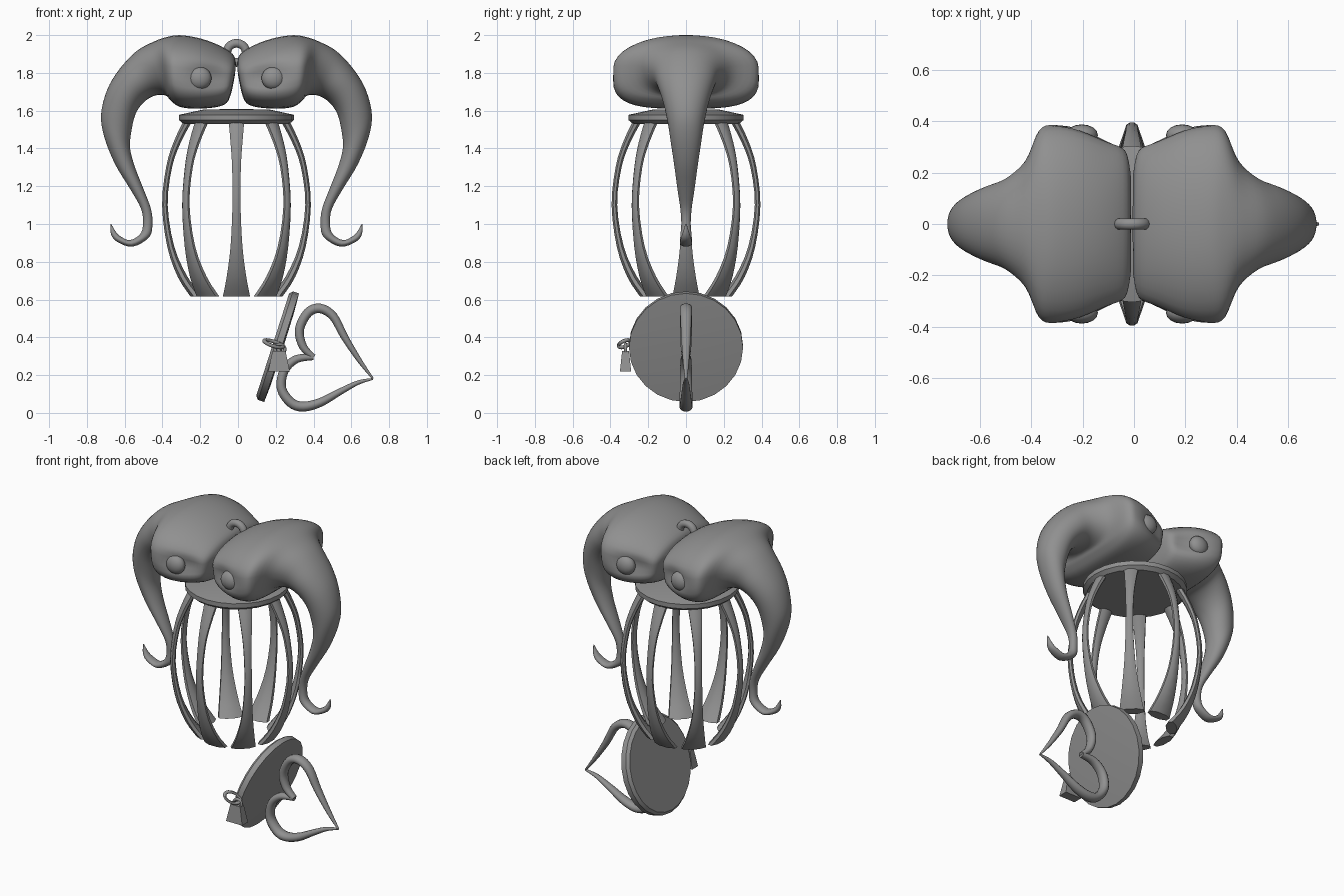
import bpy, bmesh, math
from mathutils import Vector, Matrix

cube = bpy.data.objects.get("Cube")
if cube:
    bpy.data.objects.remove(cube, do_unlink=True)

CX = -0.008  # axis of the cage
metal = bpy.data.materials.new("grey_metal")
metal.use_nodes = True
metal.diffuse_color = (0.28, 0.28, 0.28, 1)
metal.node_tree.nodes["Principled BSDF"].inputs["Base Color"].default_value = (0.28, 0.28, 0.28, 1)


def finish(name, bm, matrix=None, angle=40):
    bmesh.ops.recalc_face_normals(bm, faces=bm.faces)
    if matrix:
        bm.transform(matrix)
        if matrix.determinant() < 0:
            bmesh.ops.reverse_faces(bm, faces=bm.faces)
    mesh = bpy.data.meshes.new(name)
    bm.to_mesh(mesh)
    bm.free()
    mesh.materials.append(metal)
    for p in mesh.polygons:
        p.use_smooth = True
    mesh.set_sharp_from_angle(angle=math.radians(angle))
    obj = bpy.data.objects.new(name, mesh)
    bpy.context.collection.objects.link(obj)
    return obj


def smooth_rows(rows, steps):
    """Catmull-Rom interpolation of rows of numbers."""
    out = []
    for i in range(len(rows) - 1):
        p = [Vector(rows[min(max(i + k, 0), len(rows) - 1)]) for k in (-1, 0, 1, 2)]
        for s in range(steps):
            t = s / steps
            out.append(0.5 * (2 * p[1] + (p[2] - p[0]) * t
                              + (2 * p[0] - 5 * p[1] + 4 * p[2] - p[3]) * t * t
                              + (3 * p[1] - p[0] - 3 * p[2] + p[3]) * t ** 3))
    return out + [Vector(rows[-1])]


def power(v, n):
    return math.copysign(abs(v) ** (2 / n), v)


def loft(rows, sides, shape=None):
    """Skin sections given as (outer x, outer z, inner x, inner z, half width)."""
    bm = bmesh.new()
    rings = []
    for xa, za, xb, zb, w in rows:
        low = 2 + 6 * max(0, w - 0.15)
        ring = []
        for k in range(sides):
            a = 2 * math.pi * (k + 0.5) / sides
            n = 2.1 if math.sin(a) > 0 else low
            c, s = power(math.cos(a), n), power(math.sin(a), n)
            p = Vector(((xa + xb) / 2 + (xa - xb) / 2 * s, w * c, (za + zb) / 2 + (za - zb) / 2 * s))
            ring.append(bm.verts.new(shape(p) if shape else p))
        rings.append(ring)
    for r, q in zip(rings, rings[1:]):
        for k in range(sides):
            j = (k + 1) % sides
            bm.faces.new((r[k], r[j], q[j], q[k]))
    bm.faces.new(rings[0])
    bm.faces.new(rings[-1][::-1])
    return bm


def lathe(profile, sides):
    bm = bmesh.new()
    verts = [bm.verts.new((r, 0, z)) for r, z in profile]
    edges = [bm.edges.new(e) for e in zip(verts, verts[1:])]
    bmesh.ops.spin(bm, geom=verts + edges, cent=(0, 0, 0), axis=(0, 0, 1),
                   angle=2 * math.pi, steps=sides)
    bmesh.ops.remove_doubles(bm, verts=bm.verts, dist=0.0005)
    return bm


def ring(name, loc, major, minor, rotation):
    profile = [(major + minor * math.cos(k * math.pi / 5), minor * math.sin(k * math.pi / 5))
               for k in range(11)]
    return finish(name, lathe(profile, 20), Matrix.Translation(loc) @ rotation)


# Heads with curling trunks
HEAD = [
    (.003, 1.85, .008, 1.79, .20), (.02, 1.90, .035, 1.67, .295), (.10, 1.95, .08, 1.625, .335),
    (.20, 1.985, .20, 1.61, .38), (.30, 2.0, .30, 1.62, .39), (.37, 1.99, .35, 1.655, .365),
    (.44, 1.965, .375, 1.68, .25), (.53, 1.915, .43, 1.68, .18), (.62, 1.82, .49, 1.645, .148),
    (.685, 1.71, .535, 1.58, .12), (.717, 1.58, .558, 1.48, .095), (.70, 1.46, .563, 1.40, .08),
    (.643, 1.317, .537, 1.30, .062), (.563, 1.185, .49, 1.18, .045), (.505, 1.08, .453, 1.08, .03),
    (.495, 1.0, .445, 1.0, .025), (.51, .947, .462, .93, .03), (.563, .915, .55, .88, .032),
    (.61, .932, .632, .906, .028), (.638, .958, .664, .945, .018), (.663, 1.0, .667, 1.0, .003)]


def eye_socket(p):
    """Hollow the side of the head under the brow."""
    d = math.exp(-((p.x - .15) / .11) ** 2 - ((p.z - .12 * p.x - 1.76) / .05) ** 2)
    if abs(p.y) > .2:
        p.y -= math.copysign(.045 * d, p.y)
    return p


for side, sx in (("right", -1), ("left", 1)):
    place = Matrix.Translation((CX, 0, 0)) @ Matrix.Diagonal((sx, 1, 1, 1))
    finish(side + "_head_and_trunk", loft(smooth_rows(HEAD, 4), 40, eye_socket), place, 60)
    for face, sy in (("front", -1), ("back", 1)):
        bm = bmesh.new()
        bmesh.ops.create_uvsphere(bm, u_segments=16, v_segments=10, radius=1)
        finish(side + "_" + face + "_eye", bm, place @ Matrix.Translation((.195, sy * .345, 1.772))
               @ Matrix.Diagonal((.063, .042, .06, 1)))

# Hanging loop between the heads
ring("hanging_loop", (CX, 0, 1.906), .051, .023, Matrix.Rotation(math.pi / 2, 4, 'X'))

# Cage top plate
finish("cage_top", lathe([(0, 1.53), (.28, 1.53), (.304, 1.55), (.304, 1.578), (.18, 1.605), (0, 1.61)], 24),
       Matrix.Translation((CX, 0, 0)), 20)

# Cage bars
BAR = [(.255, 1.55, .025, .045), (.315, 1.43, .021, .034), (.357, 1.3, .017, .025),
       (.379, 1.1, .016, .023), (.348, .88, .02, .034), (.285, .72, .028, .056), (.212, .615, .033, .078)]
bar_rows = [(r + t, z, r - t, z, w) for r, z, t, w in smooth_rows(BAR, 3)]
for i in range(8):
    finish("cage_bar_%d" % (i + 1), loft(bar_rows, 8),
           Matrix.Translation((CX, 0, 0)) @ Matrix.Rotation(i * math.pi / 4, 4, 'Z'), 35)

# Open lid, tilted on its edge
tilt = Matrix.Rotation(math.radians(107.8), 4, 'Y')
finish("cage_lid", lathe([(0, -.028), (.285, -.028), (.302, -.012), (.302, .022), (.2, .028), (0, .03)], 24),
       Matrix.Translation((.21, 0, .352)) @ tilt, 20)

# Heart handle, one tapering tube for each lobe
UPPER = [(.40, .295, .016), (.345, .35, .022), (.325, .44, .025), (.37, .53, .026), (.435, .553, .026),
         (.505, .51, .024), (.565, .40, .02), (.645, .275, .013), (.715, .18, .005)]
LOWER = [(.40, .295, .016), (.31, .285, .022), (.245, .225, .025), (.23, .13, .026), (.28, .055, .027),
         (.345, .033, .027), (.435, .055, .024), (.54, .112, .018), (.635, .16, .012), (.715, .18, .005)]
for name, path in (("heart_upper_lobe", UPPER), ("heart_lower_lobe", LOWER)):
    pts = smooth_rows(path, 4)
    rows = []
    for i, (x, z, r) in enumerate(pts):
        t = pts[min(i + 1, len(pts) - 1)] - pts[max(i - 1, 0)]
        n = Vector((-t.y, t.x)).normalized() * r
        rows.append((x + n.x, z + n.y, x - n.x, z - n.y, r * 1.3))
    finish(name, loft(rows, 12))

# Padlock with shackle and link to the lid
bm = bmesh.new()
bmesh.ops.create_cube(bm, size=1)
for v in bm.verts:
    if v.co.z > 0:
        v.co.x *= .6
        v.co.y *= .6
finish("padlock_body", bm, Matrix.Translation((.217, -.32, .273)) @ Matrix.Diagonal((.115, .06, .11, 1)))
ring("padlock_shackle", (.222, -.32, .337), .026, .009, Matrix.Rotation(math.pi / 2, 4, 'X'))
ring("padlock_link", (.188, -.325, .366), .047, .01,
     Matrix.Rotation(math.radians(18), 4, 'Y') @ Matrix.Rotation(math.radians(20), 4, 'X')
     @ Matrix.Diagonal((1.1, .75, 1, 1)))
